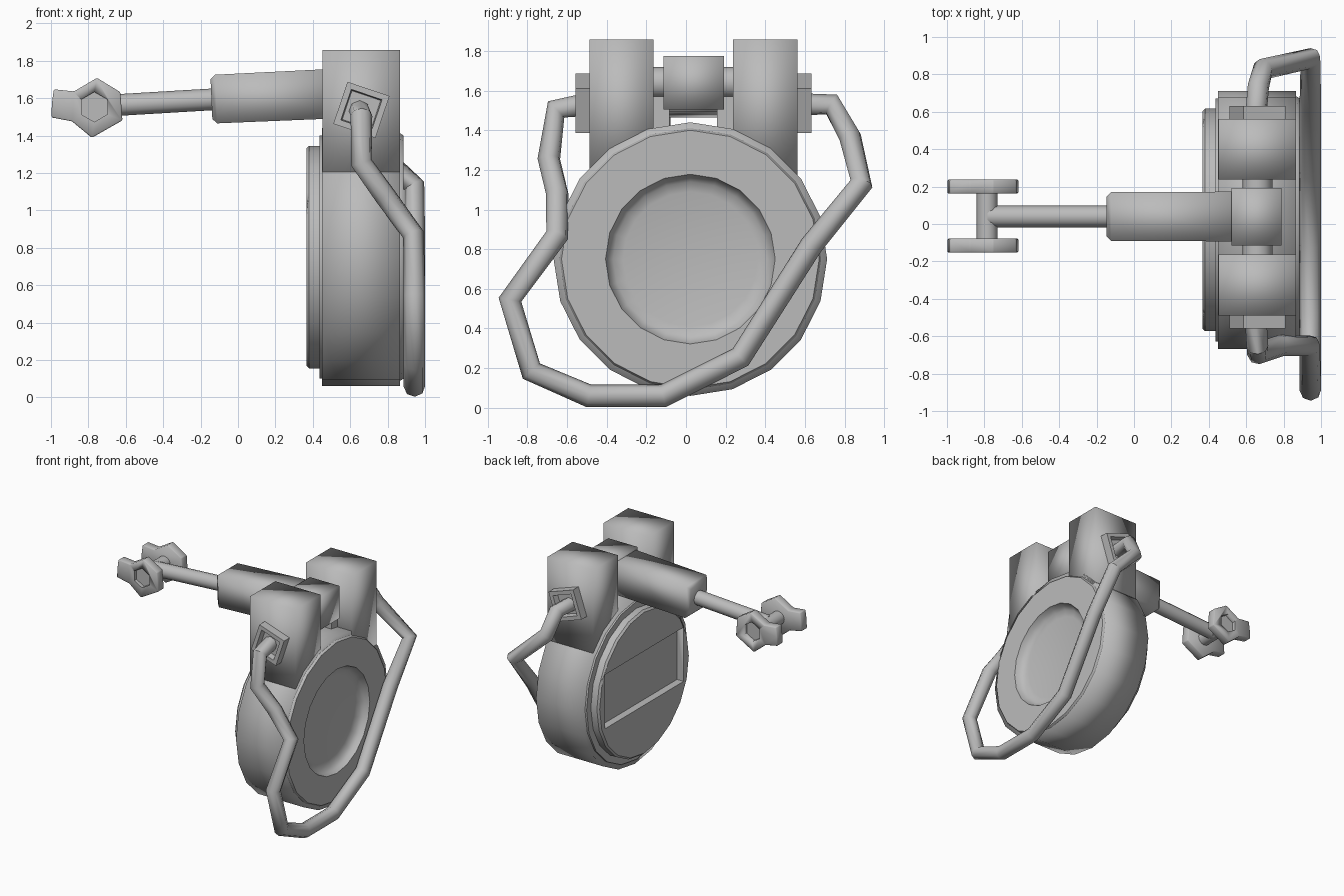
import bpy, bmesh
from math import sin, cos, pi, radians
from mathutils import Matrix, Vector

if "Cube" in bpy.data.objects:
    bpy.data.objects.remove(bpy.data.objects["Cube"])

grey = bpy.data.materials.new("plain grey")
grey.use_nodes = True
COLOUR = (0.5, 0.5, 0.5, 1)
grey.diffuse_color = COLOUR
grey.node_tree.nodes["Principled BSDF"].inputs["Base Color"].default_value = COLOUR

MID_Y = 0.037   # symmetry plane of the mechanism


def activate(ob):
    bpy.ops.object.select_all(action='DESELECT')
    ob.select_set(True)
    bpy.context.view_layer.objects.active = ob


def finish(name, bm, angle=35, bevel=0):
    bmesh.ops.recalc_face_normals(bm, faces=bm.faces)
    me = bpy.data.meshes.new(name)
    bm.to_mesh(me)
    bm.free()
    me.materials.append(grey)
    ob = bpy.data.objects.new(name, me)
    bpy.context.collection.objects.link(ob)
    activate(ob)
    if bevel:
        mod = ob.modifiers.new("bevel", 'BEVEL')
        mod.width, mod.segments = bevel, 1
        bpy.ops.object.modifier_apply(modifier=mod.name)
    bpy.ops.object.shade_smooth_by_angle(angle=radians(angle))
    return ob


def box(name, lo, hi, **kw):
    bm = bmesh.new()
    bmesh.ops.create_cube(bm, size=1)
    lo, hi = Vector(lo), Vector(hi)
    for v in bm.verts:
        v.co = (lo + hi) / 2 + v.co * (hi - lo)
    return finish(name, bm, **kw)


def lathe(name, profile, a, b, sides, turn=0.0, angle=35):
    """Profile of (distance, radius) turned about the line from a towards b."""
    a, b = Vector(a), Vector(b)
    axis = (b - a).normalized()
    u = axis.cross(Vector((0, 0, 1))).normalized()
    w = u.cross(axis)
    bm = bmesh.new()
    rings = [[bm.verts.new(a + axis * d + r * (u * sin(t) + w * cos(t)))
              for t in (turn + 2 * pi * i / sides for i in range(sides))]
             for d, r in profile]
    for p, q in zip(rings, rings[1:]):
        for i in range(sides):
            j = (i + 1) % sides
            bm.faces.new((p[i], p[j], q[j], q[i]))
    bm.faces.new(rings[0])
    bm.faces.new(rings[-1])
    return finish(name, bm, angle=angle)


def rod(name, a, b, r, sides=12):
    return lathe(name, [(0, r), ((Vector(b) - Vector(a)).length, r)], a, b, sides)


def cut(ob, cutter):
    cutter.hide_render = True
    mod = ob.modifiers.new("cut", 'BOOLEAN')
    mod.operation, mod.solver, mod.object = 'DIFFERENCE', 'EXACT', cutter
    activate(ob)
    bpy.ops.object.modifier_apply(modifier=mod.name)
    bpy.data.objects.remove(cutter)


# Round housing: softly shaded barrel, stepped back plate, rim with a dish
AXIS = (0, 0.022, 0.75), (1, 0.022, 0.75)
lathe("barrel", [(0.45, 0.69), (0.867, 0.69), (0.867, 0.5), (0.8, 0.43)],
      *AXIS, 20, angle=180)
back = lathe("back_plate", [(0.365, 0.58), (0.38, 0.595), (0.435, 0.595),
                            (0.435, 0.65), (0.455, 0.65)], *AXIS, 20)
cut(back, box("window_cutter", (0.3, -0.49, 0.565), (0.425, 0.535, 1.01)))
lathe("front_rim", [(0.805, 0.66), (0.87, 0.66), (0.885, 0.65), (0.885, 0.428),
                    (0.85, 0.415), (0.825, 0.39), (0.812, 0.34)], *AXIS, 20, angle=48)

# Posts, pin supports and cable sockets on both sides
for side, s in (("right", -1), ("left", 1)):
    def span(a, b):
        return sorted((MID_Y + s * a, MID_Y + s * b))

    y0, y1 = span(0.2, 0.525)
    box("post_" + side, (0.453, y0, 1.17), (0.867, y1, 1.858), angle=180)
    y0, y1 = span(0.12, 0.21)
    box("pin_support_" + side, (0.58, y0, 1.3), (0.74, y1, 1.57))

    # Tilted square socket: flat border round a sunken middle
    bm = bmesh.new()
    bmesh.ops.create_cube(bm, size=1)
    bmesh.ops.scale(bm, vec=(0.237, 0.09, 0.237), verts=bm.verts)
    outer = [f for f in bm.faces if f.normal.y * s > 0.9]
    bmesh.ops.inset_region(bm, faces=outer, thickness=0.045)
    bmesh.ops.inset_region(bm, faces=outer, thickness=0.008)
    bmesh.ops.translate(bm, vec=(0, -s * 0.05, 0), verts=outer[0].verts)
    place = Matrix.Translation((0.66, MID_Y + s * 0.55, 1.537))
    bmesh.ops.transform(bm, matrix=place @ Matrix.Rotation(radians(18.7), 4, 'Y'),
                        verts=bm.verts)
    finish("cable_socket_" + side, bm)

# Hinge pin and hub between the posts
rod("hinge_pin", (0.66, -0.18, 1.64), (0.66, 0.25, 1.64), 0.08)
box("hinge_hub", (0.52, -0.114, 1.505), (0.788, 0.192, 1.774), angle=180)

# Telescopic arm, slightly raised towards the hub, with a square sleeve
tip = Vector((-0.78, 0.04, 1.555))
sleeve = Vector((-0.142, 0.04, 1.594))
root = Vector((0.56, 0.04, 1.626))
length = (root - sleeve).length
lathe("arm_sleeve", [(0, 0.15), (0.025, 0.184), (length, 0.188)],
      sleeve, root, 4, pi / 4, angle=100)
rod("arm_rod", tip, sleeve + Vector((0.05, 0, 0.002)), 0.058)

# Twin spanner plates with hexagonal sockets, joined by a cross pin
rod("cross_pin", (-0.785, -0.1, 1.553), (-0.785, 0.18, 1.553), 0.056)
outline = [(-0.985, 1.647), (-0.877, 1.636), (-0.754, 1.708), (-0.629, 1.632),
           (-0.618, 1.481), (-0.781, 1.388), (-0.888, 1.476), (-0.998, 1.497), (-0.995, 1.57)]
for side, s in (("right", -1), ("left", 1)):
    inner, outer = 0.042 + s * 0.12, 0.042 + s * 0.195
    bm = bmesh.new()
    face = bm.faces.new([bm.verts.new((x, inner, z)) for x, z in outline])
    new = bmesh.ops.extrude_face_region(bm, geom=[face])["geom"]
    bmesh.ops.translate(bm, vec=(0, outer - inner, 0),
                        verts=[v for v in new if isinstance(v, bmesh.types.BMVert)])
    plate = finish("spanner_plate_" + side, bm, bevel=0.006, angle=50)
    cut(plate, rod("hex_cutter", (-0.768, outer - s * 0.03, 1.553),
                   (-0.768, outer + s * 0.05, 1.553), 0.08, 6))

# Bent cable looping from one socket round the front to the other
path = [(0.65, -0.5, 1.53), (0.66, -0.655, 1.505), (0.66, -0.692, 1.255), (0.785, -0.65, 1.08),
        (0.938, -0.65, 0.87), (0.943, -0.888, 0.545), (0.943, -0.78, 0.185),
        (0.943, -0.49, 0.06), (0.943, -0.115, 0.06), (0.943, 0.275, 0.255),
        (0.943, 0.633, 0.82), (0.943, 0.885, 1.13), (0.69, 0.828, 1.365),
        (0.665, 0.735, 1.53), (0.65, 0.56, 1.53)]
curve = bpy.data.curves.new("cable", 'CURVE')
curve.dimensions = '3D'
curve.bevel_depth, curve.bevel_resolution = 0.058, 2
curve.use_fill_caps = True
spline = curve.splines.new('POLY')
spline.points.add(len(path) - 1)
for point, co in zip(spline.points, path):
    point.co = (*co, 1)
curve.materials.append(grey)
cable = bpy.data.objects.new("cable", curve)
bpy.context.collection.objects.link(cable)
activate(cable)
bpy.ops.object.convert(target='MESH')
bpy.ops.object.shade_smooth_by_angle(angle=radians(50))
